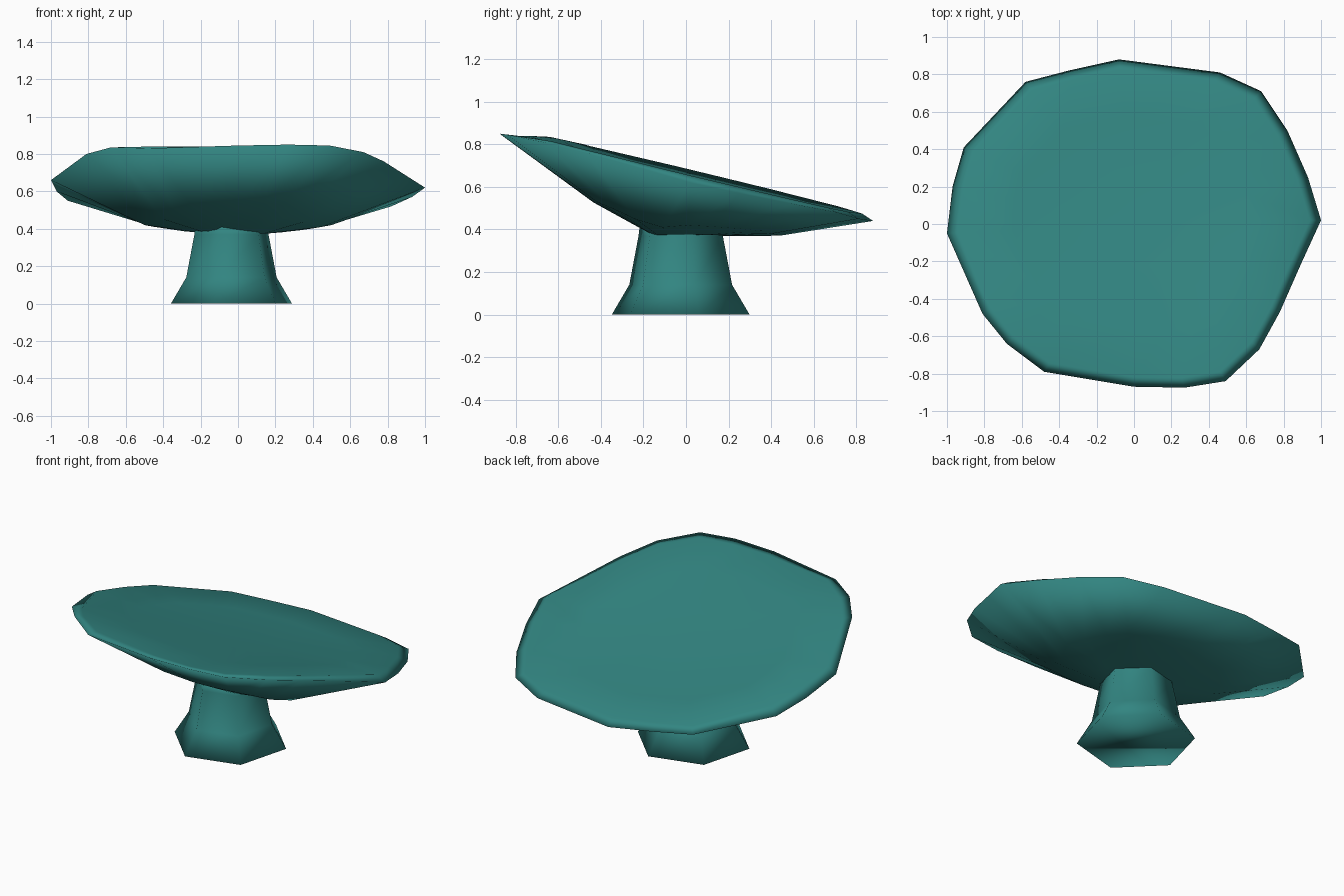
import bpy, math

if "Cube" in bpy.data.objects:
    bpy.data.objects.remove(bpy.data.objects["Cube"])

teal = bpy.data.materials.new("teal")
teal.use_nodes = True
COLOUR = (0.032, 0.235, 0.22, 1)
teal.diffuse_color = COLOUR
bsdf = teal.node_tree.nodes["Principled BSDF"]
bsdf.inputs["Base Color"].default_value = COLOUR
bsdf.inputs["Roughness"].default_value = 0.8


def loft(name, rings):
    """Skin a list of equal-length closed rings and cap both ends."""
    n = len(rings[0])
    verts = [v for ring in rings for v in ring]
    faces = [(r * n + i, r * n + (i + 1) % n, (r + 1) * n + (i + 1) % n, (r + 1) * n + i)
             for r in range(len(rings) - 1) for i in range(n)]
    faces.append(tuple(reversed(range(n))))
    faces.append(tuple(range(len(verts) - n, len(verts))))
    mesh = bpy.data.meshes.new(name)
    mesh.from_pydata(verts, [], faces)
    mesh.materials.append(teal)
    mesh.shade_smooth()
    obj = bpy.data.objects.new(name, mesh)
    bpy.context.collection.objects.link(obj)
    return obj


# Stem: flared six-sided column
stem_profile = [(0.335, 0), (0.25, 0.14), (0.205, 0.37), (0.2, 0.41)]
angles = [math.radians(15 + 60 * i) for i in range(6)]
loft("stem", [[(-0.035 + r * math.cos(a), -0.025 + r * math.sin(a), z) for a in angles]
              for r, z in stem_profile])

# Cap: irregular tilted disc, rim listed counter-clockwise
rim = [(1, .02, .62), (.93, .25, .57), (.82, .5, .52), (.68, .71, .48), (.46, .81, .45),
       (-.08, .88, .44), (-.35, .82, .46), (-.58, .76, .48), (-.91, .41, .55), (-.97, .2, .6),
       (-1, -.05, .66), (-.81, -.48, .8), (-.68, -.64, .835), (-.48, -.79, .83), (0, -.87, .845),
       (.27, -.875, .85), (.49, -.84, .845), (.67, -.67, .81), (.78, -.47, .76), (.89, -.22, .69)]


def underside(x, y):
    return 0.37 + 0.2 * x * x + 0.55 * max(0, -y - 0.15)


def top(x, y):
    return min(0.84, 0.672 - 0.24 * y - 0.015 * x)


def ring(scale, height, drop=0):
    return [(x * scale, y * scale, height(x * scale, y * scale) - drop) for x, y, z in rim]


loft("cap", [ring(0.2, underside), ring(0.5, underside), rim,
             ring(0.94, top), ring(0.65, top, 0.02), ring(0.25, top, 0.03)])
